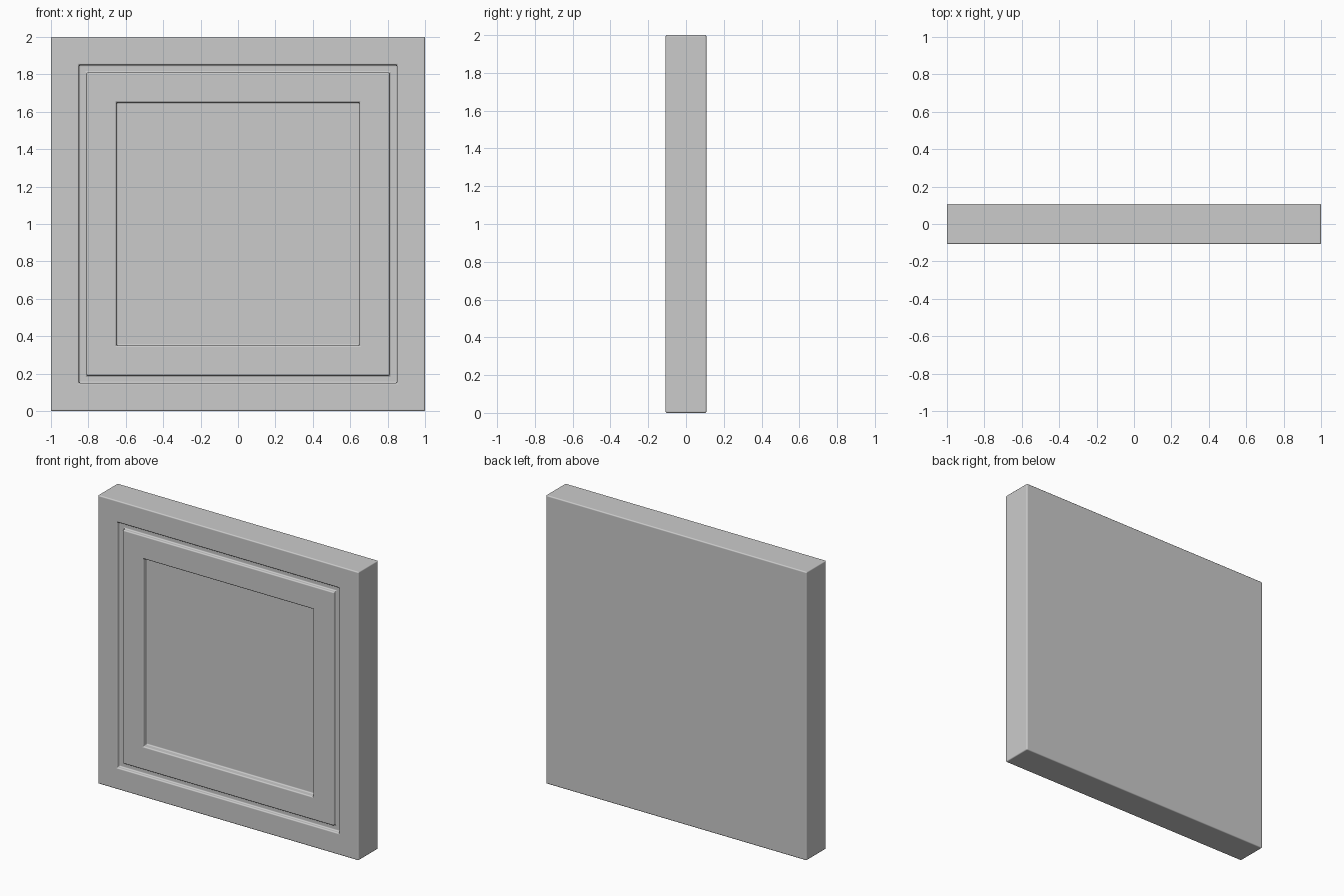
import bpy, bmesh

if "Cube" in bpy.data.objects:
    bpy.data.objects.remove(bpy.data.objects["Cube"])

HALF_T = 0.108          # half the slab thickness
GROOVE, RECESS = 0.025, 0.04

# Nested square rings from back face to recess floor: (half size, y)
rings = [
    (1.00, HALF_T), (1.00, -HALF_T),                     # slab side
    (0.85, -HALF_T), (0.85, -HALF_T + GROOVE),           # groove outer wall
    (0.81, -HALF_T + GROOVE), (0.81, -HALF_T),           # groove inner wall
    (0.65, -HALF_T), (0.65, -HALF_T + RECESS),           # centre recess
]

bm = bmesh.new()
loops = [[bm.verts.new((sx * h, y, 1 + sz * h))
          for sx, sz in ((-1, -1), (1, -1), (1, 1), (-1, 1))]
         for h, y in rings]
for a, b in zip(loops, loops[1:]):
    for i in range(4):
        j = (i + 1) % 4
        bm.faces.new((a[i], a[j], b[j], b[i]))
bm.faces.new(loops[0])      # back
bm.faces.new(loops[-1])     # recess floor
bmesh.ops.recalc_face_normals(bm, faces=bm.faces)

mesh = bpy.data.meshes.new("wall_panel")
bm.to_mesh(mesh)
bm.free()
panel = bpy.data.objects.new("wall_panel", mesh)
bpy.context.collection.objects.link(panel)

# Softened edges
bevel = panel.modifiers.new("edge_bevel", 'BEVEL')
bevel.width = 0.008
bevel.segments = 3
bevel.limit_method = 'ANGLE'
bevel.harden_normals = True

bpy.context.view_layer.objects.active = panel
panel.select_set(True)
bpy.ops.object.shade_smooth()
